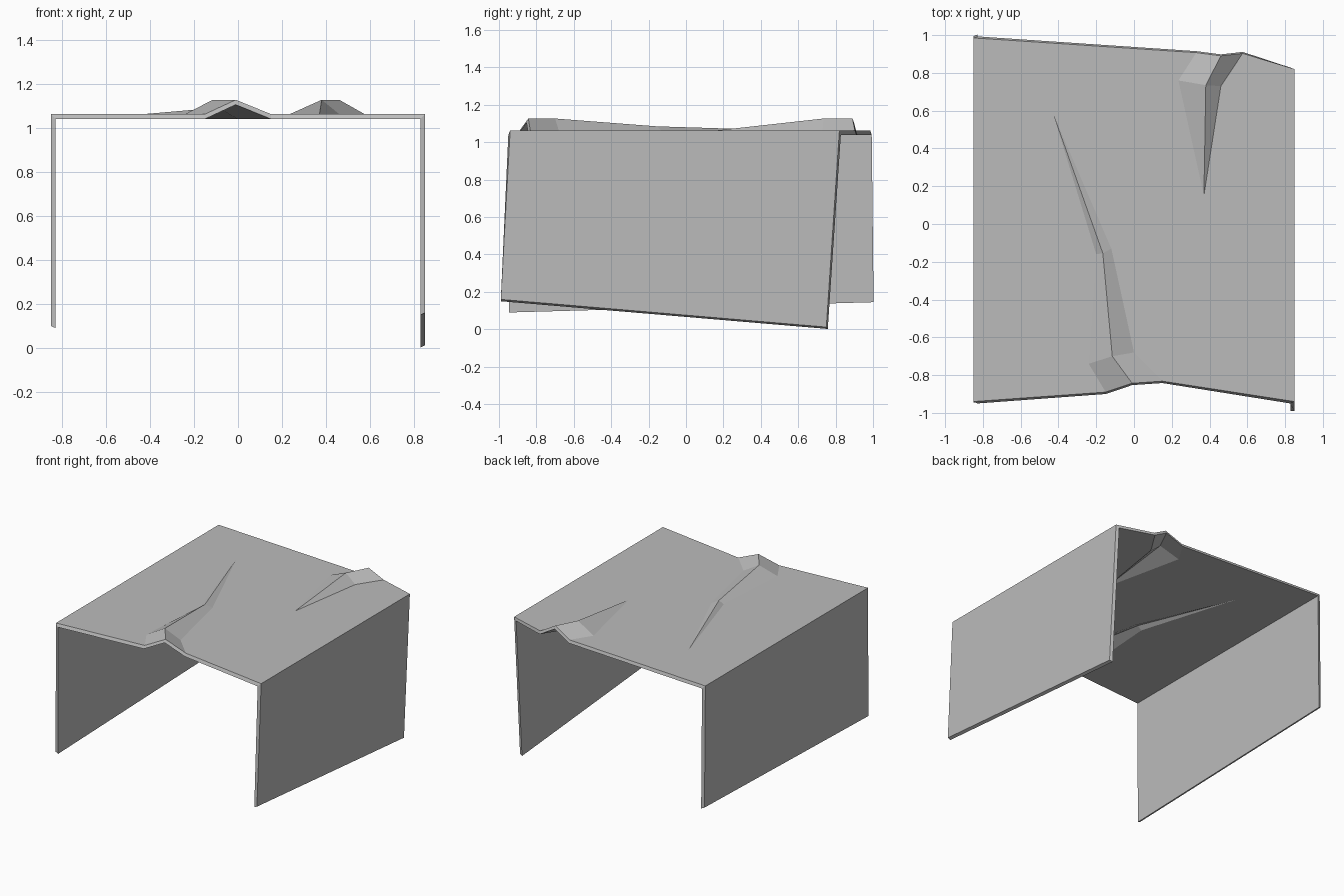
import bpy
import bmesh
from mathutils import Vector

if "Cube" in bpy.data.objects:
    bpy.data.objects.remove(bpy.data.objects["Cube"], do_unlink=True)

TOP, CREST, THICK = 1.062, 1.127, 0.022

# One flat colour
mat = bpy.data.materials.new("plain_grey")
mat.use_nodes = True
grey = (0.5, 0.5, 0.5, 1)
mat.diffuse_color = grey
mat.node_tree.nodes["Principled BSDF"].inputs["Base Color"].default_value = grey

# Outer surface corners of the sheet, by name
points = {
    # top corners
    "front_left": (-0.85, -0.94, TOP), "front_right": (0.85, -0.94, TOP),
    "back_right": (0.85, 0.82, TOP), "back_left": (-0.85, 0.985, TOP),
    # long front crease
    "f_foot_l": (-0.15, -0.89, TOP), "f_foot_r": (0.15, -0.832, TOP),
    "f_edge": (-0.01, -0.843, CREST), "f_crest": (-0.115, -0.70, CREST),
    "f_in_l": (-0.24, -0.74, TOP), "f_in_r": (0.0, -0.68, TOP),
    "f_mid": (-0.165, -0.155, 1.085), "f_mid_l": (-0.20, -0.16, TOP),
    "f_mid_r": (-0.12, -0.13, TOP), "f_tip": (-0.43, 0.59, TOP),
    # short back crease
    "b_foot_l": (0.33, 0.907, TOP), "b_foot_r": (0.575, 0.903, TOP),
    "b_edge": (0.46, 0.89, CREST), "b_crest": (0.38, 0.735, CREST),
    "b_in_l": (0.235, 0.76, TOP), "b_in_r": (0.46, 0.73, TOP),
    "b_tip": (0.37, 0.15, TOP),
    # lower corners of the side walls
    "low_front_right": (0.85, -0.99, 0.16), "low_back_right": (0.85, 0.75, 0.012),
    "low_front_left": (-0.85, -0.945, 0.1), "low_back_left": (-0.85, 0.995, 0.155),
}

faces = [
    # flat area around both creases
    "front_left f_foot_l f_in_l f_mid_l f_tip f_mid_r f_in_r f_foot_r front_right "
    "back_right b_foot_r b_in_r b_tip b_in_l b_foot_l back_left",
    # front crease
    "f_foot_l f_edge f_crest f_in_l", "f_edge f_foot_r f_in_r f_crest",
    "f_in_l f_crest f_mid f_mid_l", "f_crest f_in_r f_mid_r f_mid",
    "f_mid_l f_mid f_tip", "f_mid f_mid_r f_tip",
    # back crease
    "b_foot_l b_in_l b_crest b_edge", "b_edge b_crest b_in_r b_foot_r",
    "b_in_l b_tip b_crest", "b_crest b_tip b_in_r",
    # side walls
    "front_right low_front_right low_back_right back_right",
    "front_left back_left low_back_left low_front_left",
]


def inner(name, co):
    """Matching corner on the inside of the sheet."""
    x, y, z = co
    if abs(x) > 0.8:
        x -= THICK if x > 0 else -THICK
    if name.startswith("low"):
        z -= 0.01
    else:
        z -= THICK
    if y > 0.7 and "in_" not in name and "crest" not in name:
        y += 0.008
    if y < -0.8 and not name.startswith("low"):
        y -= 0.01
    return Vector((x, y, z))


# Bent sheet: outer skin, inner skin and a rim joining them
bm = bmesh.new()
outer_v = {n: bm.verts.new(c) for n, c in points.items()}
inner_v = {n: bm.verts.new(inner(n, c)) for n, c in points.items()}
edges = set()
for text in faces:
    names = text.split()
    bm.faces.new([outer_v[n] for n in names])
    bm.faces.new([inner_v[n] for n in reversed(names)])
    edges.update(zip(names, names[1:] + names[:1]))
for a, b in edges:
    if (b, a) not in edges:
        bm.faces.new([outer_v[b], outer_v[a], inner_v[a], inner_v[b]])
bmesh.ops.recalc_face_normals(bm, faces=bm.faces)

mesh = bpy.data.meshes.new("bent_sheet")
bm.to_mesh(mesh)
bm.free()
mesh.materials.append(mat)
sheet = bpy.data.objects.new("bent_sheet", mesh)
bpy.context.collection.objects.link(sheet)
